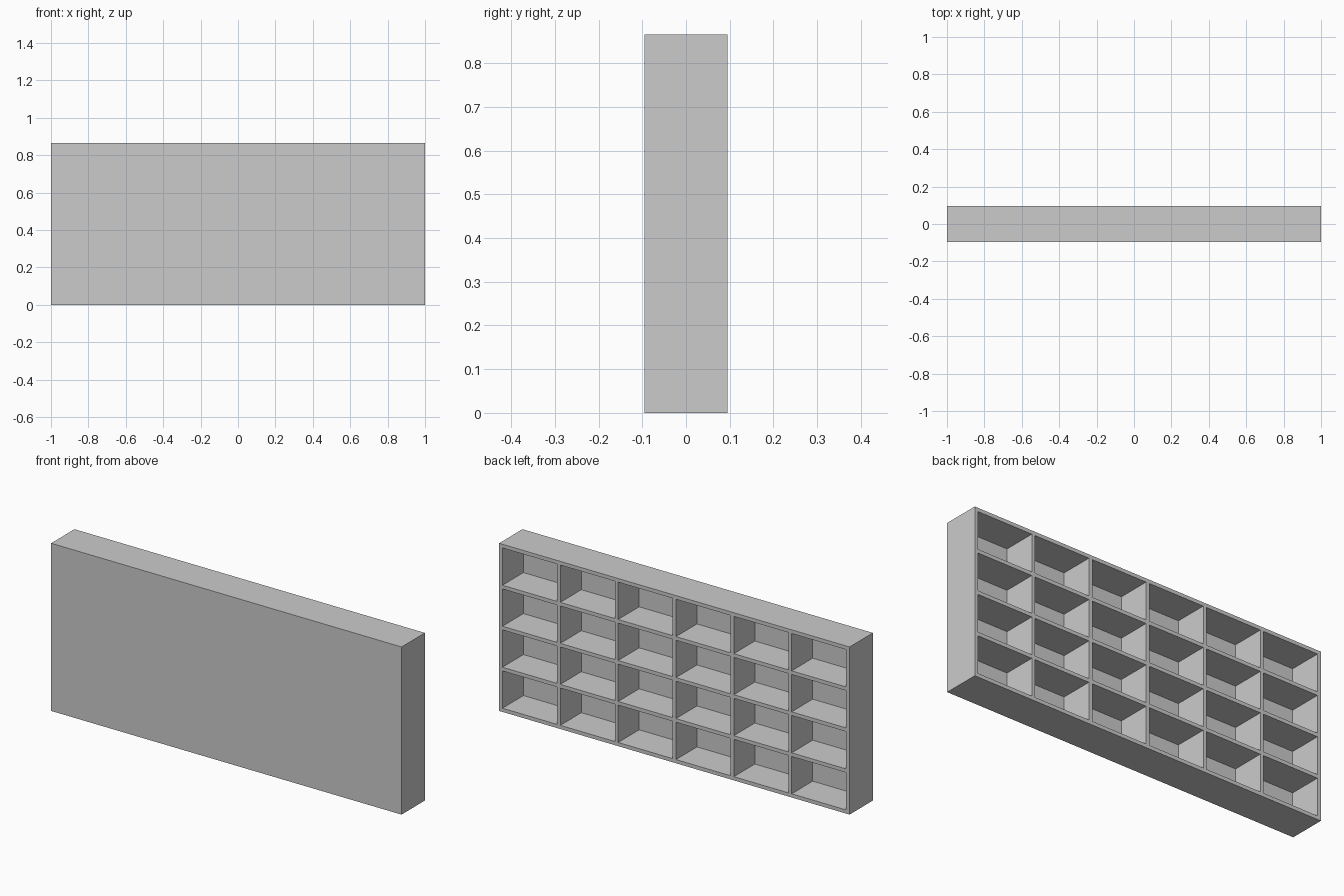
import bpy, bmesh
from mathutils import Matrix, Vector

if "Cube" in bpy.data.objects:
    bpy.data.objects.remove(bpy.data.objects["Cube"])

W, D, H = 2.0, 0.19, 0.865   # overall width, depth, height
T = 0.019                    # board and panel thickness
COLS, ROWS = 6, 4


def add_box(bm, lo, hi):
    lo, hi = Vector(lo), Vector(hi)
    size = hi - lo
    bmesh.ops.create_cube(bm, size=1.0, matrix=Matrix.Translation((lo + hi) / 2)
                          @ Matrix.Diagonal((*size, 1.0)))


def make_object(name, boxes):
    bm = bmesh.new()
    for lo, hi in boxes:
        add_box(bm, lo, hi)
    mesh = bpy.data.meshes.new(name)
    bm.to_mesh(mesh)
    bm.free()
    obj = bpy.data.objects.new(name, mesh)
    bpy.context.collection.objects.link(obj)
    return obj


# Solid block of the shelf unit
shelf = make_object("shelf_unit", [((-W / 2, -D / 2, 0), (W / 2, D / 2, H))])

# Compartments, open at +y, closed by the panel on the front
px, pz = (W - T) / COLS, (H - T) / ROWS
cells = []
for i in range(COLS):
    for j in range(ROWS):
        x, z = -W / 2 + T + i * px, T + j * pz
        cells.append(((x, -D / 2 + T, z), (x + px - T, D / 2 + 0.1, z + pz - T)))
cutter = make_object("compartment_cutter", cells)
cutter.hide_render = True
cutter.hide_viewport = True
cutter.display_type = 'WIRE'

cut = shelf.modifiers.new("compartments", 'BOOLEAN')
cut.operation = 'DIFFERENCE'
cut.solver = 'EXACT'
cut.object = cutter
